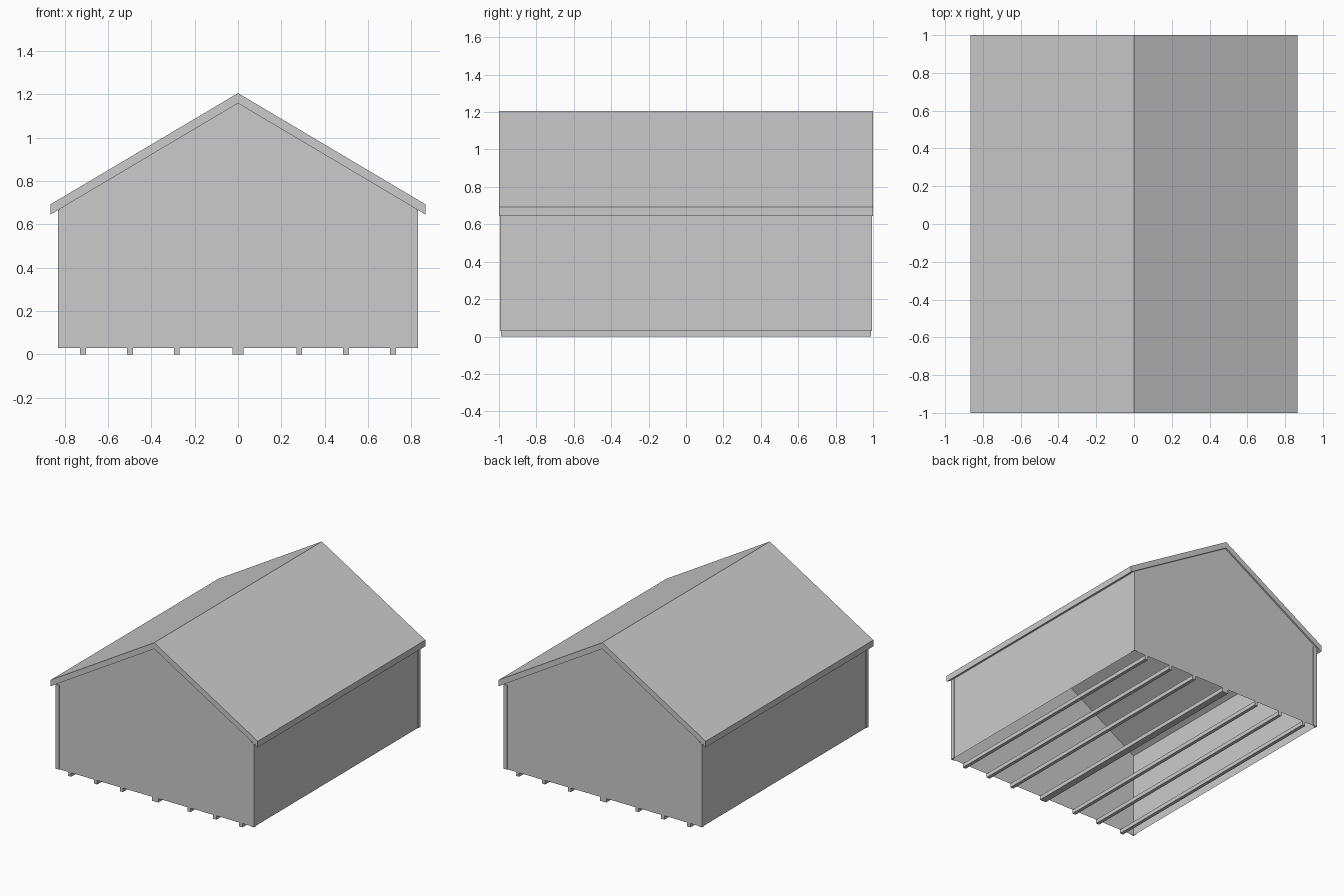
import bpy

default = bpy.data.objects.get("Cube")
if default:
    bpy.data.objects.remove(default)

grey = bpy.data.materials.new("plain_grey")
grey.use_nodes = True
grey.diffuse_color = (0.6, 0.6, 0.6, 1)
grey.node_tree.nodes["Principled BSDF"].inputs["Base Color"].default_value = (0.6, 0.6, 0.6, 1)

HALF_W, HALF_L = 0.825, 0.988      # wall planes
TRIM_X, TRIM_Y = 0.83, 0.994       # outer faces of the corner trim
BASE, EAVE_X, EAVE_Z, RIDGE = 0.03, 0.865, 0.692, 1.205
THICK = 0.047
SLOPE = (RIDGE - EAVE_Z) / EAVE_X


def underside(x):
    return RIDGE - THICK - SLOPE * abs(x)


def make(name, verts, faces):
    mesh = bpy.data.meshes.new(name)
    mesh.from_pydata(verts, [], faces)
    mesh.materials.append(grey)
    obj = bpy.data.objects.new(name, mesh)
    bpy.context.collection.objects.link(obj)
    return obj


def prism(name, outline, axis, low, high):
    """Extrude a closed 2D outline along axis 'y' (x, z) or 'z' (x, y)."""
    n = len(outline)
    place = (lambda p, d: (p[0], d, p[1])) if axis == "y" else (lambda p, d: (p[0], p[1], d))
    verts = [place(p, d) for d in (low, high) for p in outline]
    faces = [list(range(n)), list(range(2 * n - 1, n - 1, -1))]
    faces += [(i, i + n, (i + 1) % n + n, (i + 1) % n) for i in range(n)]
    obj = make(name, verts, faces)
    # consistent outward normals
    import bmesh
    bm = bmesh.new()
    bm.from_mesh(obj.data)
    bmesh.ops.recalc_face_normals(bm, faces=bm.faces)
    bm.to_mesh(obj.data)
    bm.free()
    return obj


# Roof: one chevron slab with vertical fascias
prism("roof", [(-EAVE_X, EAVE_Z), (0, RIDGE), (EAVE_X, EAVE_Z),
               (EAVE_X, EAVE_Z - THICK), (0, RIDGE - THICK), (-EAVE_X, EAVE_Z - THICK)],
      "y", -1, 1)

# Gable walls: thin sheets, open below
top = underside(HALF_W)
gable = [(-HALF_W, BASE), (HALF_W, BASE), (HALF_W, top), (0, underside(0)), (-HALF_W, top)]
for name, y in (("front_gable_wall", -HALF_L), ("back_gable_wall", HALF_L)):
    order = range(5) if y < 0 else range(4, -1, -1)
    make(name, [(x, y, z) for x, z in gable], [list(order)])

# Side walls
for name, s in (("left_wall", 1), ("right_wall", -1)):
    x = s * HALF_W
    make(name, [(x, -s * HALF_L, BASE), (x, s * HALF_L, BASE),
                (x, s * HALF_L, top), (x, -s * HALF_L, top)], [(0, 1, 2, 3)])

# L-shaped corner trims
for side, sx in (("left", 1), ("right", -1)):
    for end, sy in (("front", -1), ("back", 1)):
        inner_x, inner_y = TRIM_X - 0.03, TRIM_Y - 0.03
        ell = [(TRIM_X, TRIM_Y), (inner_x, TRIM_Y), (inner_x, HALF_L),
               (HALF_W, HALF_L), (HALF_W, inner_y), (TRIM_X, inner_y)]
        prism(f"{end}_{side}_corner_trim", [(sx * x, sy * y) for x, y in ell],
              "z", BASE, underside(TRIM_X))

# Floor runners, the middle one wider
for i, x in enumerate((-0.715, -0.498, -0.283, 0, 0.283, 0.498, 0.715)):
    w = 0.026 if x == 0 else 0.013
    prism(f"floor_runner_{i + 1}", [(x - w, 0), (x + w, 0), (x + w, BASE), (x - w, BASE)],
          "y", -HALF_L, HALF_L)
